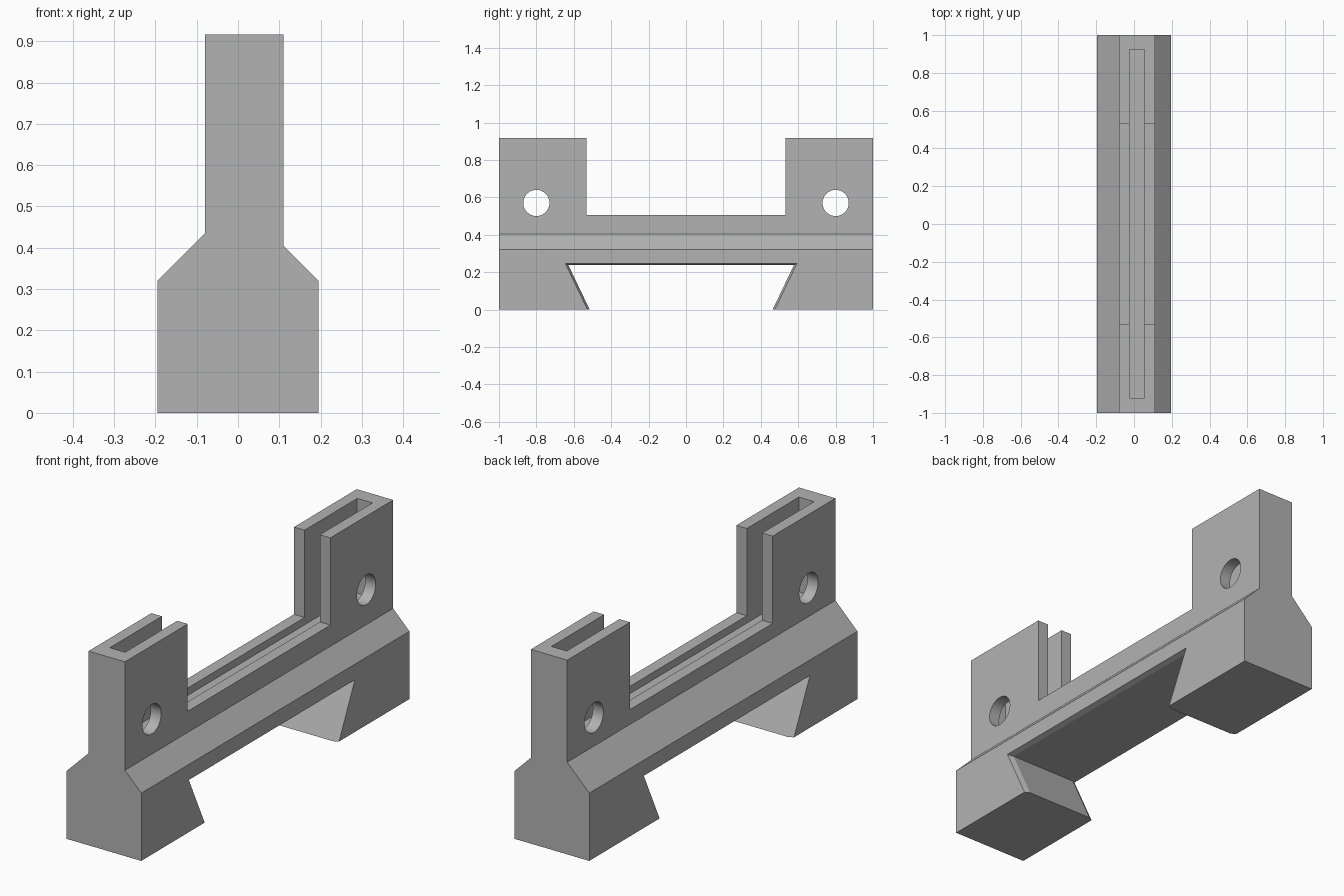
import bpy
import bmesh
import math

cube = bpy.data.objects.get("Cube")
if cube:
    bpy.data.objects.remove(cube, do_unlink=True)

# One plain grey for the whole part
grey = bpy.data.materials.new("plain_grey")
grey.use_nodes = True
colour = (0.45, 0.45, 0.45, 1)
grey.diffuse_color = colour
grey.node_tree.nodes["Principled BSDF"].inputs["Base Color"].default_value = colour


def loft(name, sections):
    """Skin matching point loops into a closed solid."""
    bm = bmesh.new()
    loops = [[bm.verts.new(p) for p in s] for s in sections]
    for a, b in zip(loops, loops[1:]):
        n = len(a)
        for i in range(n):
            j = (i + 1) % n
            bm.faces.new((a[i], a[j], b[j], b[i]))
    bm.faces.new(loops[0])
    bm.faces.new(loops[-1])
    bmesh.ops.recalc_face_normals(bm, faces=bm.faces[:])
    mesh = bpy.data.meshes.new(name)
    bm.to_mesh(mesh)
    bm.free()
    mesh.materials.append(grey)
    obj = bpy.data.objects.new(name, mesh)
    bpy.context.collection.objects.link(obj)
    return obj


def box(name, x0, x1, y0, y1, z0, z1):
    ring = [(x0, y0), (x1, y0), (x1, y1), (x0, y1)]
    return loft(name, [[(x, y, z) for x, y in ring] for z in (z0, z1)])


# Long body: wide foot, sloped shoulders, narrow upper wall
profile = [(-0.195, 0), (0.195, 0), (0.195, 0.32), (0.11, 0.405),
           (0.11, 0.917), (-0.08, 0.917), (-0.08, 0.435), (-0.195, 0.32)]
body = loft("slotted_bracket", [[(x, y, z) for x, z in profile] for y in (-1, 1)])

# Gap between the two uprights, and the long slot
cutters = [
    box("upright_gap_cutter", -0.5, 0.5, -0.532, 0.532, 0.505, 1.2),
    box("slot_cutter", -0.025, 0.055, -0.92, 0.925, 0.47, 1.2),
]

# Pin holes through both uprights
for side in (-1, 1):
    ring = [(0.8 * side + 0.07 * math.cos(a), 0.57 + 0.07 * math.sin(a))
            for a in (math.tau * i / 48 for i in range(48))]
    cutters.append(loft("pin_hole_cutter",
                        [[(x, y, z) for y, z in ring] for x in (-0.4, 0.4)]))


# Dovetail notch underneath, flared at both outer faces
def dovetail(x, grow):
    slope = 0.48
    top = 0.238 + grow * 0.7
    left, right = -0.515 - grow, 0.463 + grow
    low = -0.1
    return [(x, left - slope * low, low), (x, right + slope * low, low),
            (x, right + slope * top, top), (x, left - slope * top, top)]


flare = 0.012
cutters.append(loft("dovetail_cutter", [
    dovetail(-0.3, flare), dovetail(-0.195, flare), dovetail(-0.172, 0),
    dovetail(0.172, 0), dovetail(0.195, flare), dovetail(0.3, flare)]))

# Carve the body and discard the cutters
bpy.context.view_layer.objects.active = body
for cutter in cutters:
    cutter.hide_render = True
    mod = body.modifiers.new(cutter.name, "BOOLEAN")
    mod.operation = "DIFFERENCE"
    mod.solver = "EXACT"
    mod.object = cutter
    bpy.ops.object.modifier_apply(modifier=mod.name)
for cutter in cutters:
    bpy.data.objects.remove(cutter, do_unlink=True)

# Round the holes, keep every other edge crisp
bpy.ops.object.select_all(action="DESELECT")
body.select_set(True)
bpy.ops.object.shade_smooth_by_angle(angle=math.radians(20))
